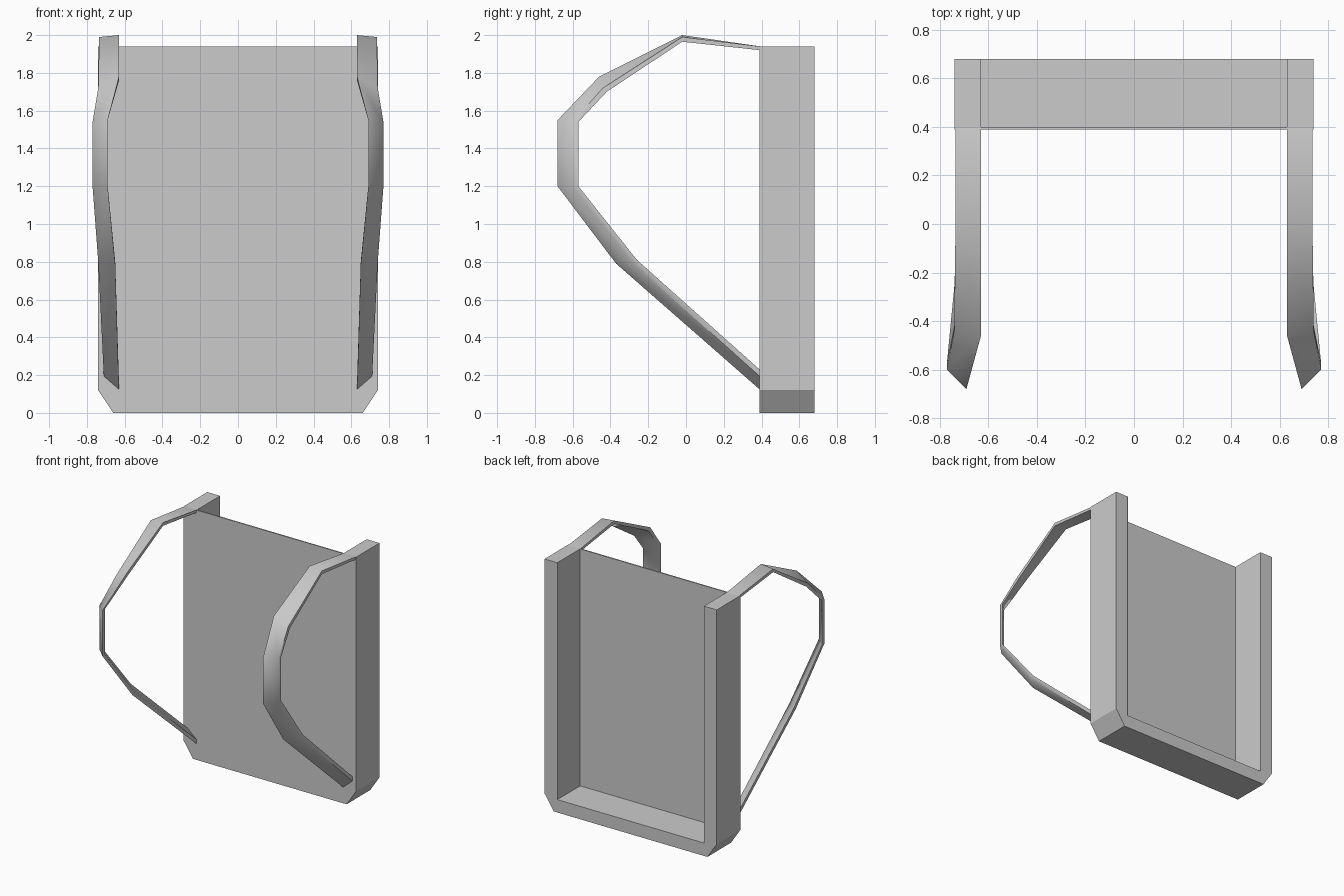
import bpy, bmesh

if "Cube" in bpy.data.objects:
    bpy.data.objects.remove(bpy.data.objects["Cube"])


def finish(bm, name, angle):
    bmesh.ops.recalc_face_normals(bm, faces=bm.faces[:])
    mesh = bpy.data.meshes.new(name)
    bm.to_mesh(mesh)
    bm.free()
    ob = bpy.data.objects.new(name, mesh)
    bpy.context.collection.objects.link(ob)
    bpy.ops.object.select_all(action='DESELECT')
    ob.select_set(True)
    bpy.context.view_layer.objects.active = ob
    bpy.ops.object.shade_smooth_by_angle(angle=angle)
    return ob


# Pack shell: front panel with a rim around the sides and bottom, open at back and top
FRONT, INNER, BACK, TOP = 0.39, 0.40, 0.68, 1.94
outer = [(0.74, TOP), (0.74, 0.12), (0.66, 0), (-0.66, 0), (-0.74, 0.12), (-0.74, TOP)]
inner = [(0.63, TOP), (0.63, 0.10), (-0.63, 0.10), (-0.63, TOP)]

bm = bmesh.new()


def loop(points, y):
    return [bm.verts.new((x, y, z)) for x, z in points]


def bridge(a, b):
    for i in range(len(a) - 1):
        bm.faces.new((a[i], a[i + 1], b[i + 1], b[i]))


front_o, back_o = loop(outer, FRONT), loop(outer, BACK)
back_i, panel_i = loop(inner, BACK), loop(inner, INNER)
bridge(front_o, back_o)
bridge(back_i, panel_i)
bm.faces.new(front_o)
bm.faces.new(panel_i)
bm.faces.new(back_o + back_i[::-1])
bm.faces.new((front_o[0], back_o[0], back_i[0], panel_i[0],
              panel_i[-1], back_i[-1], back_o[-1], front_o[-1]))
finish(bm, "pack_shell", 0.5)

# Shoulder straps: inner edge, outer edge, thickness offset (y, z) per section
sections = [
    ((0.63, 0.395, 1.94), (0.735, 0.395, 1.94), (0, -0.02)),
    ((0.63, -0.02, 2.00), (0.735, -0.02, 1.99), (0, -0.025)),
    ((0.63, -0.46, 1.78), (0.74, -0.44, 1.72), (0.02, -0.02)),
    ((0.69, -0.68, 1.55), (0.77, -0.60, 1.54), (0.03, 0)),
    ((0.69, -0.68, 1.20), (0.77, -0.60, 1.20), (0.03, 0)),
    ((0.65, -0.37, 0.79), (0.74, -0.29, 0.80), (0.03, 0.01)),
    ((0.63, 0.395, 0.12), (0.71, 0.395, 0.19), (0, 0.035)),
]
for side, name in ((1, "strap_right"), (-1, "strap_left")):
    bm = bmesh.new()
    rings = []
    for a, b, (dy, dz) in sections:
        pts = [a, b, (b[0], b[1] + dy, b[2] + dz), (a[0], a[1] + dy, a[2] + dz)]
        rings.append([bm.verts.new((side * x, y, z)) for x, y, z in pts])
    for r, s in zip(rings, rings[1:]):
        for i in range(4):
            j = (i + 1) % 4
            bm.faces.new((r[i], r[j], s[j], s[i]))
    bm.faces.new(rings[0])
    bm.faces.new(rings[-1])
    finish(bm, name, 0.9)
